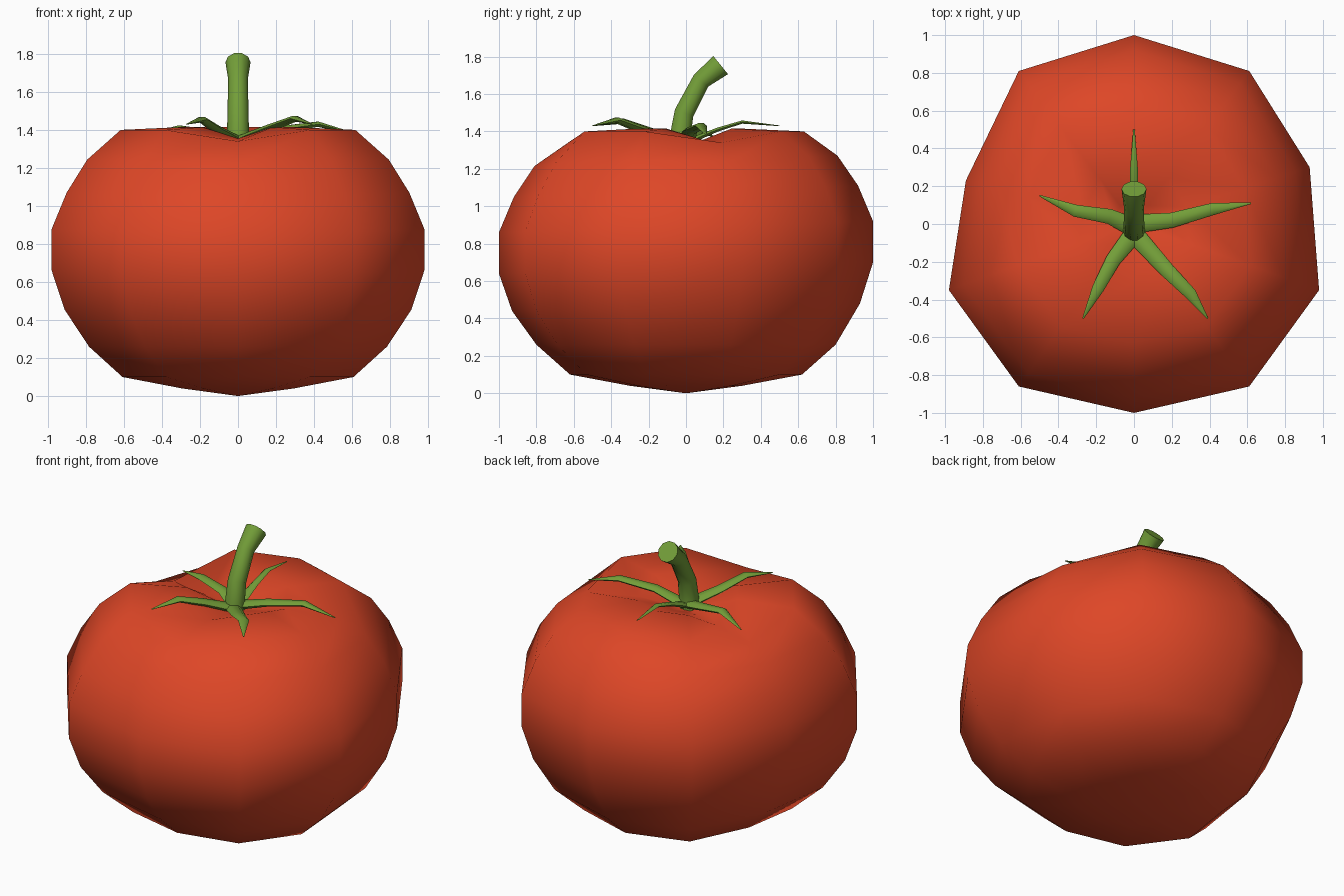
import bpy, bmesh, math
from mathutils import Vector

if "Cube" in bpy.data.objects:
    bpy.data.objects.remove(bpy.data.objects["Cube"])


def material(name, rgb):
    m = bpy.data.materials.new(name)
    m.diffuse_color = (*rgb, 1)
    m.use_nodes = True
    m.node_tree.nodes["Principled BSDF"].inputs["Base Color"].default_value = m.diffuse_color
    return m


RED = material("tomato red", (0.73, 0.062, 0.02))
GREEN = material("stem green", (0.17, 0.34, 0.04))


def finish(bm, name, mat, angle):
    bmesh.ops.recalc_face_normals(bm, faces=bm.faces)
    me = bpy.data.meshes.new(name)
    bm.to_mesh(me)
    bm.free()
    ob = bpy.data.objects.new(name, me)
    bpy.context.collection.objects.link(ob)
    me.materials.append(mat)
    bpy.ops.object.select_all(action='DESELECT')
    ob.select_set(True)
    bpy.context.view_layer.objects.active = ob
    bpy.ops.object.shade_smooth_by_angle(angle=math.radians(angle))
    return ob


def bridge(bm, rings):
    for a, b in zip(rings, rings[1:]):
        n = len(a)
        for i in range(n):
            j = (i + 1) % n
            bm.faces.new((a[i], a[j], b[j], b[i]))


def fan(bm, ring, point):
    tip = bm.verts.new(point)
    for i in range(len(ring)):
        bm.faces.new((ring[i], ring[(i + 1) % len(ring)], tip))


# Fruit: ten-sided outline (x, y, dip of the shoulder at that corner)
outline = [(0, 1, 0), (-.61, .81, 0), (-.89, .23, .11), (-.98, -.35, 0),
           (-.61, -.86, 0), (0, -1, .06), (.61, -.86, 0), (.98, -.35, 0),
           (.93, .30, .06), (.61, .81, 0)]
# Profile rings (scale, height, share of dip, backward tilt)
profile = [(.30, .04, 0, 0), (.62, .10, 0, 0), (.80, .26, 0, 0),
           (.93, .46, 0, .02), (1, .67, 0, .03), (1, .89, 0, .03),
           (.92, 1.08, 0, .03), (.81, 1.25, .25, .02), (.63, 1.40, 1, 0),
           (.30, 1.415, 1, 0), (.12, 1.35, .3, 0)]
bm = bmesh.new()
rings = [[bm.verts.new((x * s, y * s, z - dip * k + t * y)) for x, y, dip in outline]
         for s, z, k, t in profile]
bridge(bm, rings)
fan(bm, rings[0], (0, 0, 0))
fan(bm, rings[-1], (0, 0, 1.31))
finish(bm, "fruit", RED, 80)


def tube(name, path, sides, flat=1.0, angle=60):
    """Tube through (x, y, z, radius) points; flat squashes it vertically."""
    bm = bmesh.new()
    pts = [Vector(p[:3]) for p in path]
    rings = []
    for i, p in enumerate(pts):
        d = (pts[min(i + 1, len(pts) - 1)] - pts[max(i - 1, 0)]).normalized()
        ref = Vector((1, 0, 0)) if flat == 1 else d.cross(Vector((0, 0, 1))).normalized()
        up = ref.cross(d).normalized()
        r = path[i][3]
        rings.append([bm.verts.new(p + r * (math.cos(a) * ref + flat * math.sin(a) * up))
                      for a in (2 * math.pi * k / sides for k in range(sides))])
    bridge(bm, rings)
    bm.faces.new(rings[0])
    bm.faces.new(rings[-1])
    return finish(bm, name, GREEN, angle)


# Bent stem
tube("stem", [(0, -.035, 1.29, .062), (0, -.03, 1.38, .058), (0, -.01, 1.5, .055),
              (0, .08, 1.67, .052), (0, .185, 1.755, .066)], 10)

# Five sepals, each a tapering flattened leaf
sepals = [
    [(0, 0, 1.34), (.20, .02, 1.40), (.42, .08, 1.43), (.62, .11, 1.38)],
    [(0, -.05, 1.34), (.17, -.24, 1.41), (.30, -.37, 1.46), (.39, -.50, 1.43)],
    [(0, -.05, 1.34), (-.11, -.19, 1.40), (-.19, -.34, 1.455), (-.27, -.50, 1.43)],
    [(0, -.02, 1.34), (-.13, .04, 1.38), (-.31, .07, 1.41), (-.50, .15, 1.37)],
    [(0, 0, 1.34), (0, .17, 1.41), (0, .30, 1.45), (0, .50, 1.43)],
]
for n, pts in enumerate(sepals):
    widths = (.05, .04, .032, .004) if n < 4 else (.035, .024, .02, .004)
    tube(f"sepal_{n + 1}", [(*p, w) for p, w in zip(pts, widths)], 6, .5)
